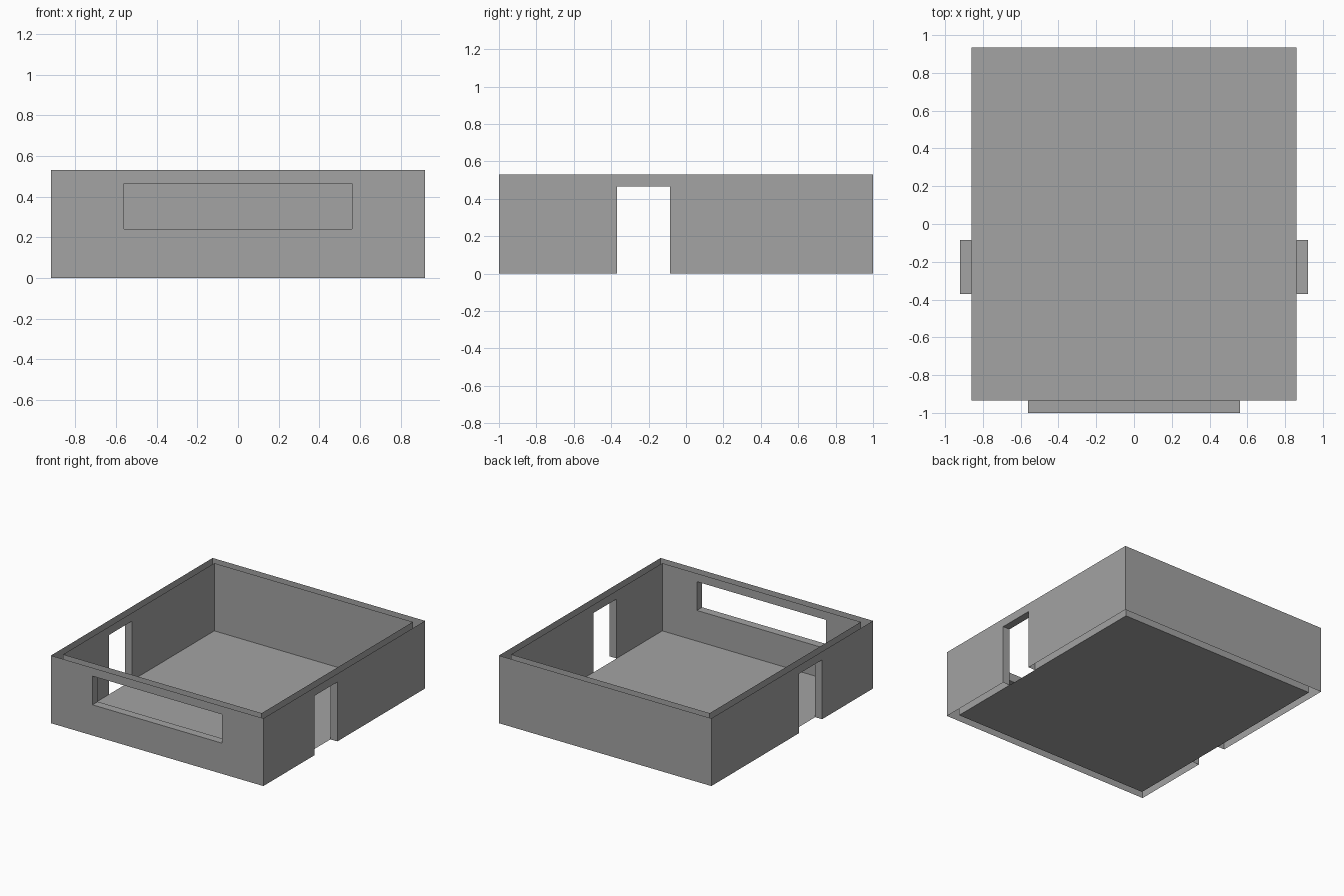
import bpy
import bmesh

cube = bpy.data.objects.get("Cube")
if cube:
    bpy.data.objects.remove(cube, do_unlink=True)

OUT_X, OUT_Y = 0.92, 1.0
IN_X, IN_Y = 0.86, 0.935
HEIGHT = 0.53
HEAD = 0.465                      # top of the doors and window
DOOR = (-0.37, -0.085, 0, HEAD)
DOOR_MIRRORED = (0.085, 0.37, 0, HEAD)
WINDOW = (-0.56, 0.56, 0.24, HEAD)

grey = bpy.data.materials.new("plain grey")
grey.use_nodes = True
colour = (0.367, 0.367, 0.367, 1)
grey.diffuse_color = colour
grey.node_tree.nodes["Principled BSDF"].inputs["Base Color"].default_value = colour


def finish(name, bm):
    bmesh.ops.remove_doubles(bm, verts=bm.verts, dist=0.0001)
    mesh = bpy.data.meshes.new(name)
    bm.to_mesh(mesh)
    bm.free()
    mesh.materials.append(grey)
    bpy.context.collection.objects.link(bpy.data.objects.new(name, mesh))


def wall(name, place, outer, inner, opening=None):
    """Hollow wall of two skins, open above and below; outer/inner = (half length, distance)."""
    bm = bmesh.new()

    def quad(points):
        bm.faces.new([bm.verts.new(place(*p)) for p in points])

    # Outer and inner skins, split around the opening
    for (half, d), flip in ((outer, False), (inner, True)):
        us, zs = {-half, half}, {0, HEIGHT}
        if opening:
            us |= set(opening[:2])
            zs |= set(opening[2:])
        us, zs = sorted(us), sorted(zs)
        for u0, u1 in zip(us, us[1:]):
            for z0, z1 in zip(zs, zs[1:]):
                if opening == (u0, u1, z0, z1):
                    continue
                points = [(u0, d, z0), (u1, d, z0), (u1, d, z1), (u0, d, z1)]
                quad(points[::-1] if flip else points)

    # Jambs, head and sill joining the skins (a door has no sill)
    if opening:
        u0, u1, z0, z1 = opening
        ring = [(u0, z0), (u1, z0), (u1, z1), (u0, z1)]
        for i, (a, b) in enumerate(zip(ring, ring[1:] + ring[:1])):
            if i == 0 and z0 == 0:
                continue
            quad([(b[0], outer[1], b[1]), (a[0], outer[1], a[1]),
                  (a[0], inner[1], a[1]), (b[0], inner[1], b[1])])
    finish(name, bm)


# Front and back walls
across = (OUT_X, OUT_Y), (IN_X, IN_Y)
wall("front_wall", lambda u, d, z: (u, -d, z), *across, WINDOW)
wall("back_wall", lambda u, d, z: (-u, d, z), *across)

# Side walls with doorways
along = (OUT_Y, OUT_X), (IN_Y, IN_X)
wall("left_wall", lambda u, d, z: (d, u, z), *along, DOOR)
wall("right_wall", lambda u, d, z: (-d, -u, z), *along, DOOR_MIRRORED)

# Floor sheet between the inner skins
bm = bmesh.new()
bm.faces.new([bm.verts.new((x * IN_X, y * IN_Y, 0))
              for x, y in ((-1, -1), (1, -1), (1, 1), (-1, 1))])
finish("floor", bm)
